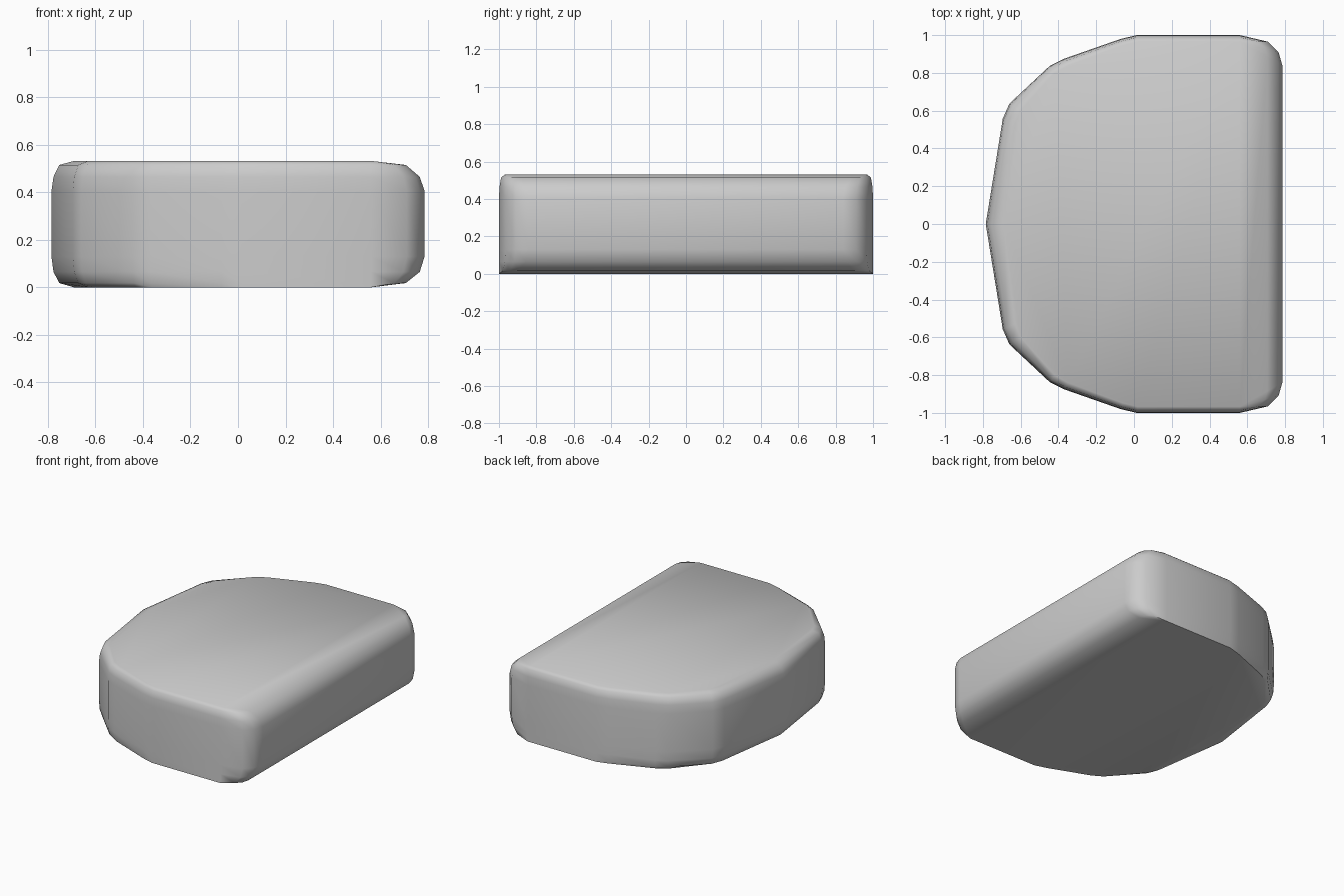
import bpy, bmesh

if "Cube" in bpy.data.objects:
    bpy.data.objects.remove(bpy.data.objects["Cube"])

# Half outline from the pointed left tip to the right face:
# (widest outline), (top face outline), (bottom face outline)
half = [
    ((-0.785, 0.0), (-0.69, 0.0), (-0.69, 0.0)),
    ((-0.695, 0.557), (-0.63, 0.53), (-0.63, 0.53)),
    ((-0.66, 0.637), (-0.60, 0.60), (-0.61, 0.605)),
    ((-0.445, 0.838), (-0.42, 0.80), (-0.43, 0.82)),
    ((-0.37, 0.875), (-0.35, 0.84), (-0.36, 0.862)),
    ((-0.07, 0.98), (-0.06, 0.947), (-0.07, 0.975)),
    ((0.015, 1.0), (0.02, 0.967), (0.015, 1.0)),
    ((0.56, 1.0), (0.56, 0.967), (0.56, 1.0)),
    ((0.71, 0.965), (0.56, 0.967), (0.56, 1.0)),
    ((0.765, 0.91), (0.56, 0.967), (0.56, 1.0)),
    ((0.785, 0.84), (0.56, 0.967), (0.56, 1.0)),
]
flip = lambda p: (p[0], -p[1])
loop = half + [tuple(flip(p) for p in row) for row in reversed(half[1:])]

# Levels: height, blend from widest outline to the cap outline, which cap
levels = [(0.0, 1.0, 2), (0.018, 0.35, 2), (0.065, 0.09, 2), (0.13, 0.0, 2),
          (0.405, 0.0, 1), (0.465, 0.09, 1), (0.515, 0.35, 1), (0.532, 1.0, 1)]

bm = bmesh.new()
rings = []
for z, f, cap in levels:
    rings.append([bm.verts.new((r[0][0] + f * (r[cap][0] - r[0][0]),
                                r[0][1] + f * (r[cap][1] - r[0][1]), z))
                  for r in loop])

# Rounded side wall
n = len(loop)
for a, b in zip(rings, rings[1:]):
    for i in range(n):
        j = (i + 1) % n
        bm.faces.new((a[i], a[j], b[j], b[i]))

# Merge the collapsed corners, then close top and bottom
bmesh.ops.remove_doubles(bm, verts=bm.verts, dist=0.0005)
bmesh.ops.holes_fill(bm, edges=[e for e in bm.edges if e.is_boundary], sides=0)
bmesh.ops.recalc_face_normals(bm, faces=bm.faces)

mesh = bpy.data.meshes.new("rounded_block")
bm.to_mesh(mesh)
bm.free()
block = bpy.data.objects.new("rounded_block", mesh)
bpy.context.collection.objects.link(block)
bpy.context.view_layer.objects.active = block
block.select_set(True)
bpy.ops.object.shade_smooth_by_angle(angle=0.9)
